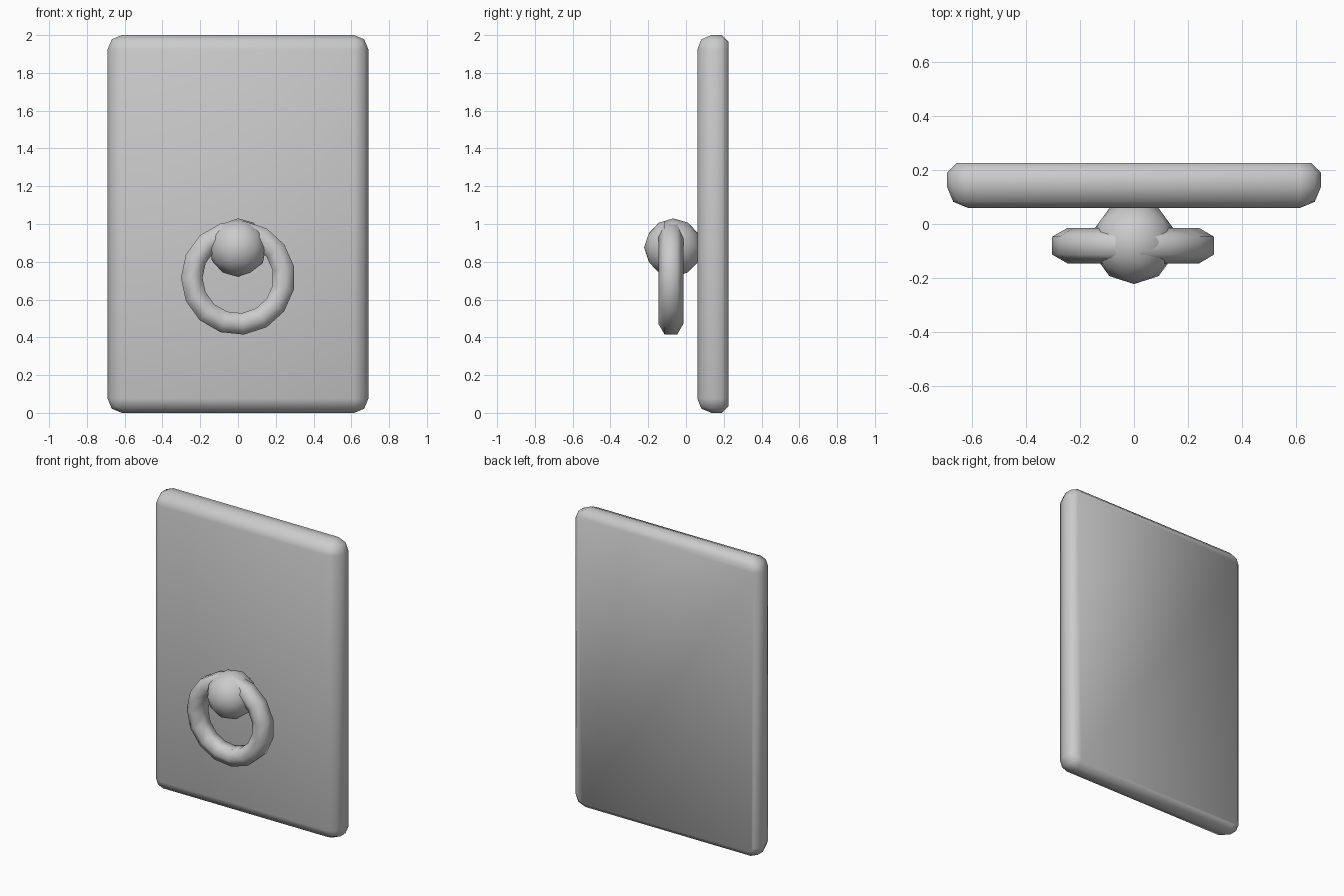
import bpy, bmesh
from math import sin, cos, pi, radians

if "Cube" in bpy.data.objects:
    bpy.data.objects.remove(bpy.data.objects["Cube"])

grey = bpy.data.materials.new("plain grey")
grey.use_nodes = True
colour = (0.6, 0.6, 0.6, 1)
grey.diffuse_color = colour
grey.node_tree.nodes["Principled BSDF"].inputs["Base Color"].default_value = colour


def finish(name, bm, location):
    """Turn a bmesh into a smooth grey object."""
    bmesh.ops.remove_doubles(bm, verts=bm.verts, dist=0.0005)
    bmesh.ops.recalc_face_normals(bm, faces=bm.faces)
    for face in bm.faces:
        face.smooth = True
    mesh = bpy.data.meshes.new(name)
    bm.to_mesh(mesh)
    bm.free()
    mesh.materials.append(grey)
    obj = bpy.data.objects.new(name, mesh)
    obj.location = location
    bpy.context.collection.objects.link(obj)
    return obj


def bridge(bm, a, b):
    """Join two closed loops of vertices with quads."""
    n = len(a)
    for i in range(n):
        j = (i + 1) % n
        bm.faces.new((a[i], a[j], b[j], b[i]))


# Door panel: rounded outlines stacked from front to back
HALF_W, HALF_H, RADIUS = 0.69, 1.0, 0.075


def outline(bm, y, inset):
    r = RADIUS - inset
    verts = []
    for k, (sx, sz) in enumerate(((1, 1), (-1, 1), (-1, -1), (1, -1))):
        for step in range(3):
            a = k * pi / 2 + step * pi / 4
            verts.append(bm.verts.new((sx * (HALF_W - RADIUS) + r * cos(a), y,
                                       sz * (HALF_H - RADIUS) + r * sin(a))))
    return verts


bm = bmesh.new()
loops = [outline(bm, y, inset) for y, inset in
         ((0.06, 0.0749), (0.082, 0.022), (0.135, 0), (0.19, 0), (0.225, 0.035))]
for a, b in zip(loops, loops[1:]):
    bridge(bm, a, b)
bm.faces.new(loops[0])
bm.faces.new(loops[-1])
finish("door_panel", bm, (0, 0, HALF_H))

# Knob: low-poly ball sunk into the panel
bm = bmesh.new()
bmesh.ops.create_icosphere(bm, subdivisions=2, radius=0.155)
finish("knob_ball", bm, (0, -0.067, 0.875))

# Pull ring: six-sided tube hanging through the knob
SEGMENTS, SIDES, MAJOR, MINOR = 15, 6, 0.245, 0.066
bm = bmesh.new()
sections = []
for i in range(SEGMENTS):
    a = pi + 2 * pi * i / SEGMENTS
    section = []
    for j in range(SIDES):
        t = radians(30) + 2 * pi * j / SIDES
        r = MAJOR + MINOR * cos(t)
        section.append(bm.verts.new((r * cos(a), MINOR * sin(t), r * sin(a))))
    sections.append(section)
for i in range(SEGMENTS):
    bridge(bm, sections[i], sections[(i + 1) % SEGMENTS])
finish("pull_ring", bm, (0, -0.08, 0.715))
